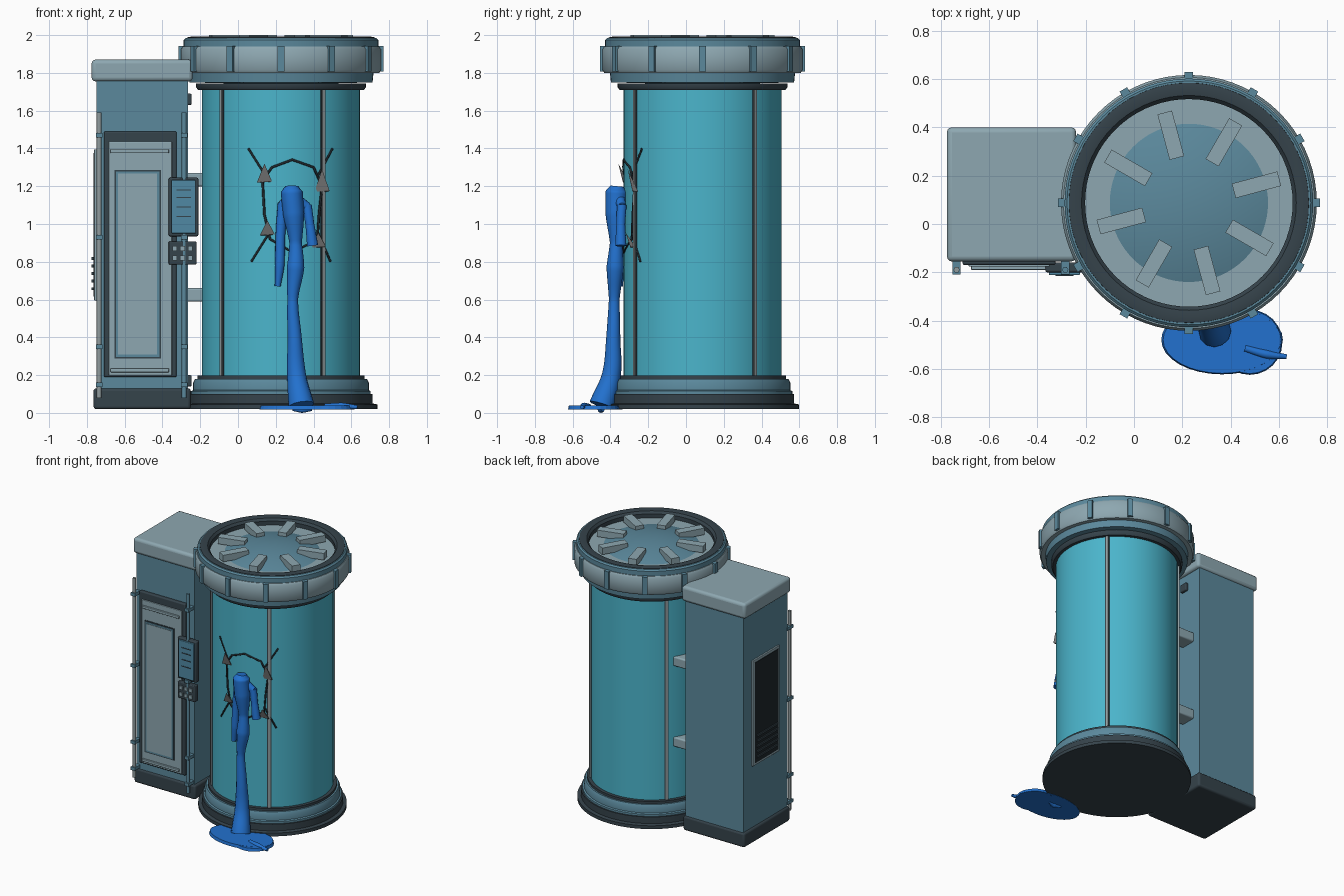
import bpy, bmesh, math
from mathutils import Matrix, Vector

old = bpy.data.objects.get("Cube")
if old:
    bpy.data.objects.remove(old)


def material(name, r, g, b):
    m = bpy.data.materials.new(name)
    m.use_nodes = True
    m.diffuse_color = (r, g, b, 1)
    m.node_tree.nodes["Principled BSDF"].inputs["Base Color"].default_value = (r, g, b, 1)
    return m


glass = material("teal glass", .07, .46, .6)
pale = material("pale steel", .27, .39, .44)
steel = material("blue steel", .105, .25, .335)
dark = material("dark metal", .036, .056, .07)
black = material("black grille", .013, .02, .025)
water = material("blue water", .016, .165, .62)
grey = material("shard grey", .2, .2, .2)
rod_grey = material("rod grey", .28, .33, .34)
panel_blue = material("control blue", .08, .25, .37)

CX, CY, R = .2275, .0875, .418   # tank axis and glass radius


def finish(name, bm, mat, smooth=False, bevel=0):
    bmesh.ops.recalc_face_normals(bm, faces=bm.faces)
    mesh = bpy.data.meshes.new(name)
    bm.to_mesh(mesh)
    bm.free()
    obj = bpy.data.objects.new(name, mesh)
    bpy.context.collection.objects.link(obj)
    mesh.materials.append(mat)
    if bevel:
        mod = obj.modifiers.new("soft edges", 'BEVEL')
        mod.width, mod.segments = bevel, 3
    if smooth or bevel:
        bpy.ops.object.select_all(action='DESELECT')
        obj.select_set(True)
        bpy.context.view_layer.objects.active = obj
        bpy.ops.object.shade_smooth_by_angle(angle=math.radians(35))
    return obj


def box(name, mat, xs, ys, zs, bevel=0):
    bm = bmesh.new()
    size = [b - a for a, b in (xs, ys, zs)]
    mid = [(a + b) / 2 for a, b in (xs, ys, zs)]
    bmesh.ops.create_cube(bm, size=1, matrix=Matrix.Translation(mid) @ Matrix.Diagonal((*size, 1)))
    return finish(name, bm, mat, bevel=bevel)


def lathe(name, mat, profile, steps=72):
    """Spin (radius, height) points around the tank axis."""
    bm = bmesh.new()
    verts = [bm.verts.new((CX + r, CY, z)) for r, z in profile]
    edges = [bm.edges.new(pair) for pair in zip(verts, verts[1:])]
    bmesh.ops.spin(bm, geom=verts + edges, cent=(CX, CY, 0), axis=(0, 0, 1),
                   angle=math.tau, steps=steps)
    bmesh.ops.remove_doubles(bm, verts=bm.verts, dist=.0005)
    return finish(name, bm, mat, smooth=True)


def radial_box(name, mat, angle, radius, size, z):
    bm = bmesh.new()
    place = (Matrix.Translation((CX, CY, z)) @ Matrix.Rotation(math.radians(angle), 4, 'Z')
             @ Matrix.Translation((radius, 0, 0)) @ Matrix.Diagonal((*size, 1)))
    bmesh.ops.create_cube(bm, size=1, matrix=place)
    return finish(name, bm, mat)


def tube(name, mat, points, thickness=None, closed=False):
    """Points are (x, y, z) with a shared thickness, or (x, y, z, radius)."""
    curve = bpy.data.curves.new(name, 'CURVE')
    curve.dimensions = '3D'
    curve.use_fill_caps = True
    curve.bevel_resolution = 1 if thickness else 4
    curve.bevel_depth = thickness or 1
    kind = 'POLY' if thickness else 'BEZIER'
    spline = curve.splines.new(kind)
    spline.use_cyclic_u = closed
    knots = spline.points if thickness else spline.bezier_points
    knots.add(len(points) - 1)
    for knot, p in zip(knots, points):
        if thickness:
            knot.co = (*p, 1)
        else:
            knot.co, knot.radius = p[:3], p[3]
            knot.handle_left_type = knot.handle_right_type = 'AUTO'
    curve.materials.append(mat)
    obj = bpy.data.objects.new(name, curve)
    bpy.context.collection.objects.link(obj)
    return obj


def on_glass(x, z, lift=.003):
    return Vector((x, CY - math.sqrt((R + lift) ** 2 - (x - CX) ** 2), z))


# Tank: foot, glass and head
lathe("tank_foot", dark, [(0, .02), (.51, .02), (.51, .045), (.485, .05), (.485, .1), (0, .1)])
lathe("foot_ring", steel, [(.3, .1), (.475, .1), (.475, .115), (.465, .12), (.465, .16),
                           (.455, .18), (.3, .18)])
lathe("lower_seal", dark, [(.3, .18), (.443, .18), (.443, .198), (.3, .198)])
lathe("glass_cylinder", glass, [(0, .19), (R, .19), (R, 1.72), (0, 1.72)])
lathe("upper_seal", dark, [(.3, 1.71), (.44, 1.71), (.45, 1.725), (.45, 1.745), (.3, 1.745)])
lathe("head_flange", steel, [(.3, 1.745), (.485, 1.75), (.49, 1.8), (.3, 1.8)])
lathe("head_collar", pale, [(.3, 1.8), (.52, 1.8), (.53, 1.815), (.53, 1.925), (.52, 1.94), (.3, 1.94)])
lathe("head_rim", steel, [(.45, 1.94), (.515, 1.94), (.515, 1.975), (.505, 1.985), (.45, 1.985)])
lathe("lid_ring", dark, [(.43, 1.89), (.43, 1.97), (.445, 1.987), (.475, 1.992), (.497, 1.988), (.5, 1.97)])
lathe("lid_dome", steel, [(.44 * i / 12, 1.99 - .09 * (i / 12) ** 2) for i in range(13)])
for i in range(8):
    radial_box("lid_plate", pale, 15 + 45 * i, .29, (.195, .062, .05), 1.975)
for i in range(12):
    radial_box("collar_rib", steel, 30 * i, .528, (.03, .036, .135), 1.875)
for angle in (-138, -58, 41, 139):
    radial_box("glass_channel", dark, angle, R, (.008, .028, 1.52), .955)
    radial_box("glass_strip", rod_grey, angle, R + .004, (.016, .016, 1.52), .955)

# Cabinet shell
box("cabinet_body", steel, (-.75, -.265), (-.145, .385), (.1, 1.78))
box("cabinet_base", dark, (-.765, -.25), (-.155, .395), (.02, .13), .015)
box("cabinet_cap", pale, (-.775, -.24), (-.155, .4), (1.755, 1.87), .02)

# Cabinet door in stepped layers
box("door_frame", dark, (-.71, -.325), (-.17, -.14), (.19, 1.49), .008)
box("door_panel", pale, (-.685, -.35), (-.177, -.15), (.2, 1.435), .004)
box("door_inner_frame", dark, (-.655, -.408), (-.181, -.15), (.288, 1.287))
box("door_inner_trim", steel, (-.647, -.416), (-.184, -.15), (.296, 1.279))
box("door_inner_panel", pale, (-.635, -.428), (-.187, -.15), (.308, 1.267))
for z in (.225, 1.385):
    box("door_bar", pale, (-.675, -.365), (-.19, -.17), (z - .01, z + .01), .004)

# Rods on the cabinet front
for x in (-.735, -.285):
    tube("front_rod", rod_grey if x < -.5 else steel, [(x, -.19, .08), (x, -.19, 1.59)], .013)
    for z in (.15, .35, .93, 1.47):
        box("rod_clip", steel, (x - .017, x + .017), (-.21, -.14), (z - .012, z + .012))

# Control box and keypad
box("control_back", dark, (-.367, -.21), (-.2, -.16), (.935, 1.245), .008)
box("control_face", panel_blue, (-.352, -.224), (-.212, -.19), (.95, 1.232), .004)
for z in (1.04, 1.09, 1.14, 1.18):
    box("control_line", dark, (-.325, -.25), (-.215, -.21), (z - .003, z + .003))
box("keypad", dark, (-.367, -.22), (-.2, -.16), (.785, .908), .006)
for x in (-.335, -.294, -.253):
    for z in (.82, .87):
        box("key", pale, (x - .013, x + .013), (-.21, -.19), (z - .013, z + .013))

# Side grille
box("grille_frame", pale, (-.762, -.74), (-.035, .285), (.595, 1.395), .004)
box("grille_panel", black, (-.766, -.74), (-.015, .265), (.615, 1.375))
for i in range(5):
    z = .65 + .04 * i
    box("grille_slat", dark, (-.775, -.75), (0, .25), (z, z + .015))

# Connectors between cabinet and tank
for z in (.625, 1.235):
    box("connector", pale, (-.28, -.1), (.2, .32), (z - .036, z + .036), .01)
for z in (.17, 1.66):
    box("side_socket", dark, (-.28, -.245), (.2, .26), (z - .03, z + .03), .008)

# Broken glass: jagged rim, cracks and shards
rim = [(.13, 1.23), (.18, 1.3), (.287, 1.34), (.4, 1.3), (.445, 1.2), (.43, 1.06),
       (.42, .92), (.29, .85), (.17, .92), (.14, 1.05)]
tube("hole_rim", black, [on_glass(x, z) for x, z in rim], .007, closed=True)
for start, end in (((.055, 1.4), (.15, 1.25)), ((.5, 1.4), (.42, 1.25)),
                   ((.07, .8), (.17, .96)), ((.49, .8), (.42, .96))):
    tube("crack", black, [on_glass(*start), on_glass(*end)], .006)
for x, z, tall in ((.14, 1.22, .1), (.445, 1.17, .12), (.155, .94, .08), (.425, .875, .08)):
    bm = bmesh.new()
    base = on_glass(x, z, .012)
    corners = [base + Vector(v) for v in ((-.04, 0, 0), (.04, 0, .005), (.02, .03, 0), (0, -.025, tall))]
    verts = [bm.verts.new(c) for c in corners]
    bmesh.ops.convex_hull(bm, input=verts)
    finish("glass_shard", bm, grey)

# Escaping water
tube("main_stream", water, [
    (.285, -.365, 1.2, .035), (.285, -.368, 1.17, .058), (.295, -.37, 1.05, .056), (.305, -.37, .9, .033),
    (.305, -.375, .77, .046), (.29, -.38, .6, .028), (.3, -.385, .4, .037),
    (.31, -.395, .2, .05), (.335, -.445, .04, .068)])
tube("left_trickle", water, [(.24, -.34, 1.11, .03), (.225, -.345, .95, .026),
                             (.22, -.35, .78, .026), (.21, -.35, .67, .016)])
tube("right_trickle", water, [(.365, -.34, 1.1, .026), (.38, -.345, 1, .024), (.395, -.345, .885, .03)])
tube("top_bridge", water, [(.23, -.34, 1.1, .024), (.29, -.35, 1.13, .03), (.37, -.34, 1.09, .024)])
bm = bmesh.new()
bmesh.ops.create_cone(bm, cap_ends=True, segments=32, radius1=1, radius2=.97, depth=.022,
                      matrix=Matrix.Translation((.365, -.48, .029)) @ Matrix.Diagonal((.252, .143, 1, 1)))
bmesh.ops.create_cone(bm, cap_ends=True, segments=24, radius1=.135, radius2=.13, depth=.022,
                      matrix=Matrix.Translation((.48, -.49, .028)))
finish("puddle", bm, water)
tube("puddle_finger", water, [(.46, -.515, .035, .014), (.55, -.54, .036, .018), (.632, -.55, .03, .01)])
tube("puddle_drip", water, [(.29, -.44, .02, .01), (.34, -.45, .018, .018), (.39, -.44, .02, .01)])
